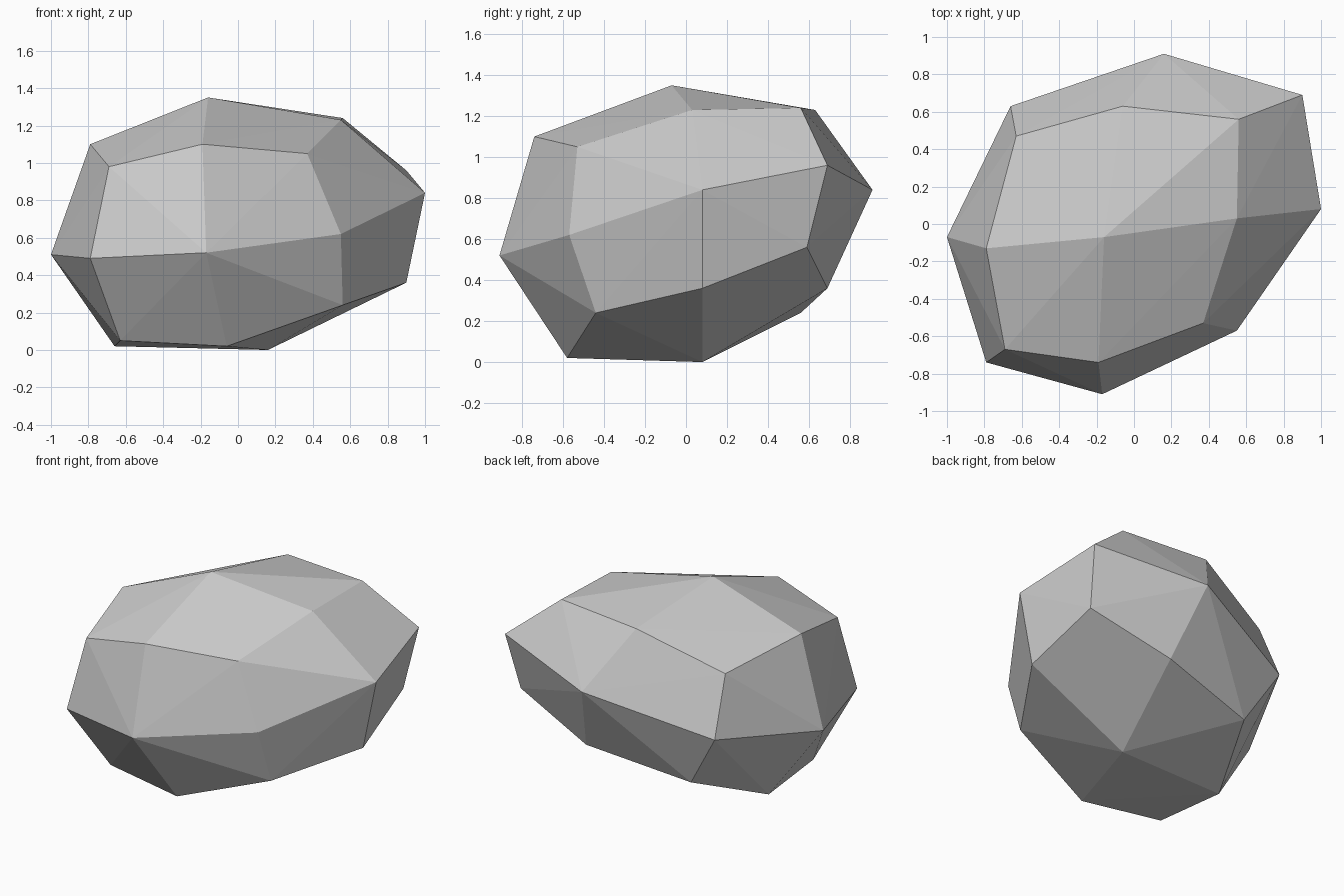
import bpy, bmesh
from mathutils import Vector

# Remove the default cube
default_cube = bpy.data.objects.get("Cube")
if default_cube:
    bpy.data.objects.remove(default_cube, do_unlink=True)


def flat_material(name, value):
    material = bpy.data.materials.new(name)
    material.use_nodes = True
    colour = (value, value, value, 1)
    material.diffuse_color = colour
    shader = material.node_tree.nodes["Principled BSDF"]
    shader.inputs["Base Color"].default_value = colour
    shader.inputs["Roughness"].default_value = 0.9
    return material


# Corner points of the chipped stone, in hundredths of a unit
upper_points = [
    (-16, -7, 135),
    (55, 3, 123), (56, 56, 124), (-6, 63, 123), (-63, 47, 101),
    (-79, -13, 110), (-69, -67, 98), (-19, -74, 110), (37, -53, 105),
]
middle_points = [
    (100, 8, 84), (90, 69, 96), (16, 91, 84), (-66, 63, 62),
    (-100, -7, 51), (-79, -74, 49), (-17, -91, 52), (55, -57, 62),
]
lower_points = [
    (16, 8, 0),
    (90, 8, 36), (85, 59, 56), (28, 69, 36), (-43, 56, 24),
    (-66, 4, 2), (-63, -49, 5), (-6, -58, 2), (56, -44, 24),
]


def build_stone(name, points, material):
    """Wrap the points in a faceted convex shell."""
    shell = bmesh.new()
    for point in points:
        shell.verts.new(Vector(point) / 100)
    result = bmesh.ops.convex_hull(shell, input=shell.verts[:])
    unused = [item for item in result["geom_interior"]
              if isinstance(item, bmesh.types.BMVert)]
    if unused:
        bmesh.ops.delete(shell, geom=unused, context="VERTS")
    bmesh.ops.recalc_face_normals(shell, faces=shell.faces[:])
    for face in shell.faces:
        face.smooth = False
    mesh = bpy.data.meshes.new(name)
    shell.to_mesh(mesh)
    shell.free()
    mesh.materials.append(material)
    stone = bpy.data.objects.new(name, mesh)
    bpy.context.collection.objects.link(stone)
    return stone


# Stone body
build_stone("stone", upper_points + middle_points + lower_points,
            flat_material("stone grey", 0.6))
